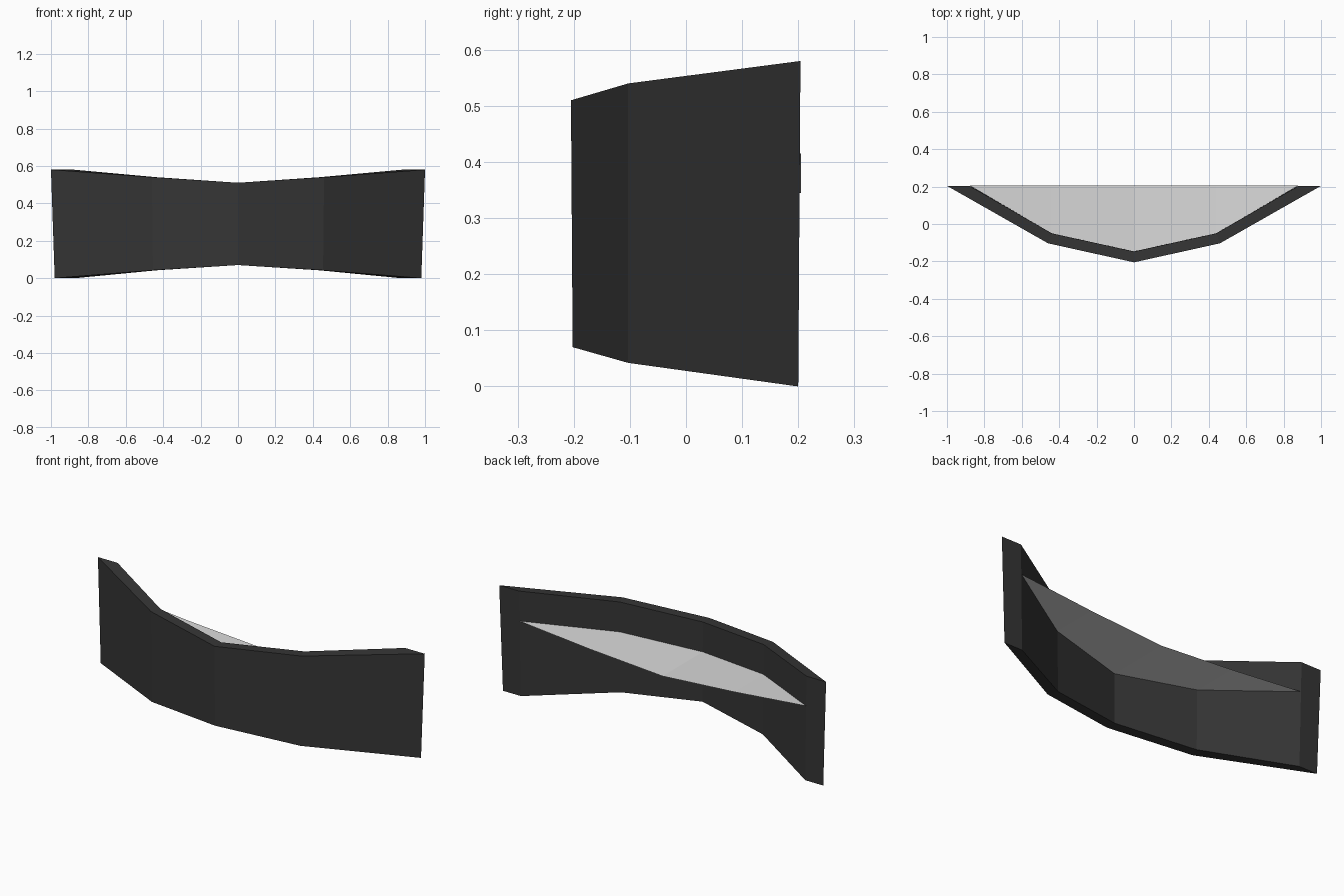
import bpy, bmesh

cube = bpy.data.objects.get("Cube")
if cube:
    bpy.data.objects.remove(cube, do_unlink=True)


def material(name, value):
    m = bpy.data.materials.new(name)
    m.use_nodes = True
    m.diffuse_color = (value, value, value, 1)
    m.node_tree.nodes["Principled BSDF"].inputs["Base Color"].default_value = (value, value, value, 1)
    return m


def mirrored(half):
    """Extend a centre-to-end list of points across x = 0."""
    return [(-x, y, z) for x, y, z in reversed(half[1:])] + half


def loft(name, rails, mat, closed):
    """Join neighbouring rails with quads; closed gives a capped bar."""
    bm = bmesh.new()
    rows = [[bm.verts.new(p) for p in mirrored(r)] for r in rails]
    count = len(rows)
    for i in range(count if closed else count - 1):
        a, b = rows[i], rows[(i + 1) % count]
        for k in range(len(a) - 1):
            bm.faces.new((a[k], a[k + 1], b[k + 1], b[k]))
    if closed:
        for end in (0, -1):
            bm.faces.new([r[end] for r in rows])
    bmesh.ops.recalc_face_normals(bm, faces=bm.faces)
    mesh = bpy.data.meshes.new(name)
    bm.to_mesh(mesh)
    bm.free()
    mesh.materials.append(mat)
    obj = bpy.data.objects.new(name, mesh)
    bpy.context.collection.objects.link(obj)
    return obj


# Curved wall: outer and inner rails, flaring taller towards the ends
outer_top = [(0, -0.205, 0.51), (0.46, -0.103, 0.54), (1.0, 0.204, 0.58)]
outer_low = [(0, -0.202, 0.07), (0.455, -0.103, 0.042), (0.98, 0.2, 0)]
inner_low = [(0, -0.145, 0.07), (0.435, -0.05, 0.042), (0.87, 0.2, 0)]
inner_top = [(0, -0.147, 0.51), (0.44, -0.05, 0.54), (0.88, 0.204, 0.58)]
loft("curved_wall", [outer_top, outer_low, inner_low, inner_top],
     material("dark grey", 0.036), True)

# Thin shelf spanning the hollow, dipping in the middle
shelf_front = [(0, -0.147, 0.345), (0.44, -0.05, 0.375), (0.876, 0.204, 0.415)]
shelf_back = [(x, 0.205, z) for x, y, z in shelf_front]
loft("shelf", [shelf_front, shelf_back], material("light grey", 0.7), False)
